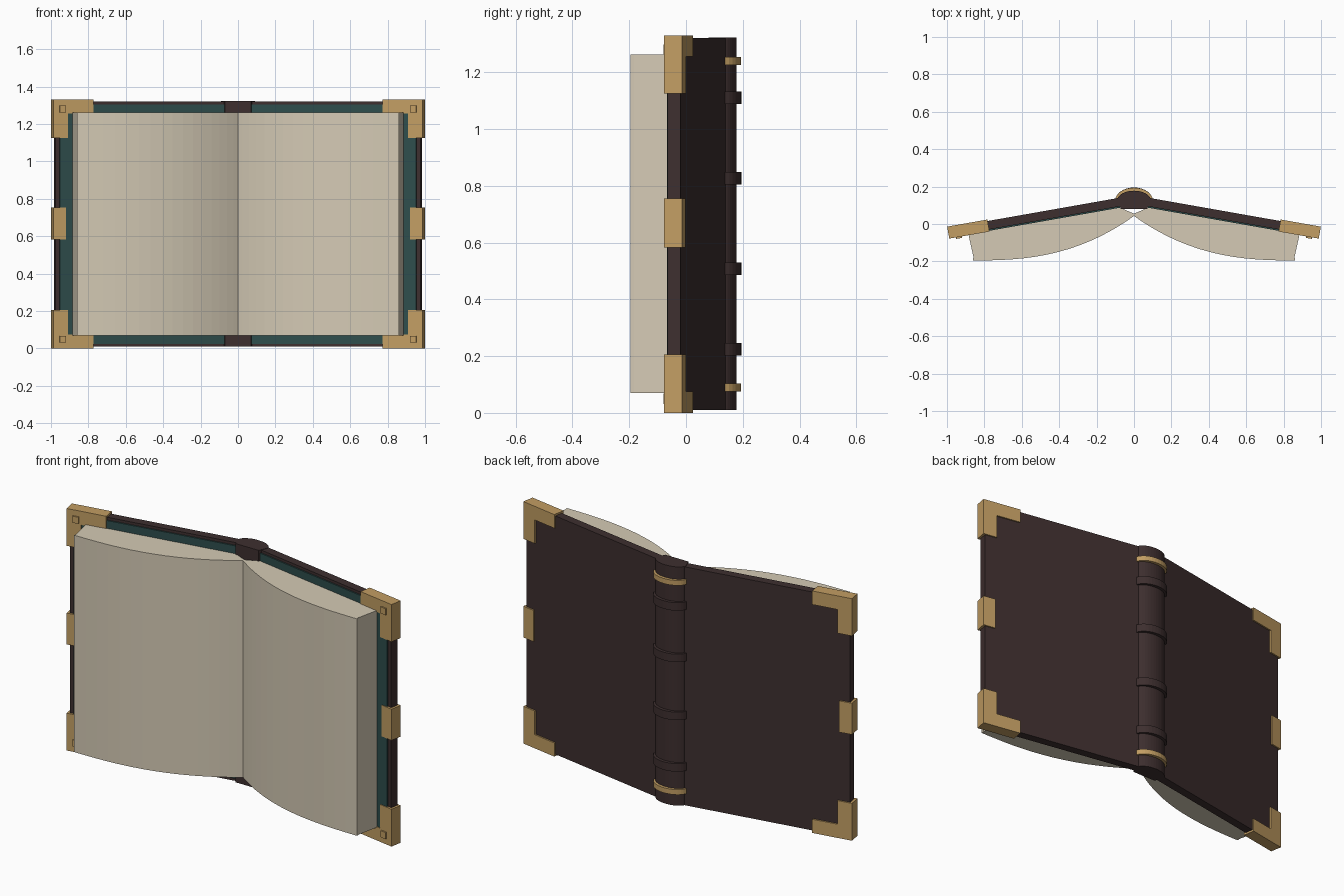
import bpy
import bmesh
from math import sin, cos, pi, radians

cube = bpy.data.objects.get("Cube")
if cube:
    bpy.data.objects.remove(cube, do_unlink=True)


def material(name, rgb):
    mat = bpy.data.materials.new(name)
    mat.use_nodes = True
    color = (*rgb, 1)
    mat.diffuse_color = color
    bsdf = mat.node_tree.nodes["Principled BSDF"]
    bsdf.inputs["Base Color"].default_value = color
    bsdf.inputs["Roughness"].default_value = 0.8
    return mat


leather = material("dark leather", (0.047, 0.028, 0.028))
brass = material("brass", (0.54, 0.34, 0.125))
paper = material("paper", (0.66, 0.59, 0.46))
lining = material("teal lining", (0.027, 0.074, 0.072))

TILT = radians(10)
HINGE_Y = 0.154
HEIGHT = 1.33


def cover_point(u, v):
    """u runs outward along the cover, v from its back towards the front."""
    return (u * cos(TILT) - v * sin(TILT),
            HINGE_Y - u * sin(TILT) - v * cos(TILT))


def extrude(name, base, offset, mat):
    """Solid made by sweeping a flat outline along an offset."""
    bm = bmesh.new()
    face = bm.faces.new([bm.verts.new(p) for p in base])
    result = bmesh.ops.extrude_face_region(bm, geom=[face], use_keep_orig=True)
    moved = [g for g in result["geom"] if isinstance(g, bmesh.types.BMVert)]
    bmesh.ops.translate(bm, verts=moved, vec=offset)
    bmesh.ops.recalc_face_normals(bm, faces=bm.faces)
    mesh = bpy.data.meshes.new(name)
    bm.to_mesh(mesh)
    bm.free()
    mesh.materials.append(mat)
    obj = bpy.data.objects.new(name, mesh)
    bpy.context.collection.objects.link(obj)
    return obj


def upright(name, outline, z0, z1, mat, side=1):
    """Plan outline extruded upward."""
    return extrude(name, [(side * x, y, z0) for x, y in outline],
                   (0, 0, z1 - z0), mat)


def on_cover(name, outline, v0, v1, mat, side):
    """Outline in cover coordinates (u, z) extruded through the cover."""
    base = []
    for u, z in outline:
        x, y = cover_point(u, v0)
        base.append((side * x, y, z))
    depth = v1 - v0
    offset = (-side * depth * sin(TILT), -depth * cos(TILT), 0)
    return extrude(name, base, offset, mat)


def rect(u0, u1, z0, z1):
    return [(u0, z0), (u1, z0), (u1, z1), (u0, z1)]


def page_curve(offset, width, steps=16):
    """Page surface falling from the gutter to the fore edge."""
    pts = []
    for i in range(steps + 1):
        t = (i / steps) ** 1.3
        y = 0.055 - 0.238 * (1 - (1 - t) ** 2.6)
        pts.append((t * width, y - offset))
    return pts


for side, label in ((1, "left"), (-1, "right")):
    # Cover board and lining
    on_cover(label + "_cover", rect(0.07, 1.0, 0.01, 1.32), 0, 0.046, leather, side)
    on_cover(label + "_lining", rect(0.08, 0.976, 0.025, 1.305), 0.046, 0.053,
             lining, side)

    # Page block and the open sheet on top of it
    block = [cover_point(0.908, 0.053), cover_point(0.085, 0.053)]
    upright(label + "_page_block", block + page_curve(0, 0.857), 0.07, 1.262,
            paper, side)
    sheet = page_curve(0.012, 0.86) + page_curve(0, 0.86)[::-1]
    upright(label + "_open_sheet", sheet, 0.07, 1.262, paper, side)

    # Corner fittings with square studs
    for end in ("bottom", "top"):
        def flip(points):
            return [(u, HEIGHT - z if end == "top" else z) for u, z in points]
        corner = [(0.795, 0), (1.013, 0), (1.013, 0.205),
                  (0.933, 0.205), (0.933, 0.075), (0.795, 0.075)]
        on_cover(f"{label}_{end}_corner", flip(corner), -0.008, 0.057, brass, side)
        on_cover(f"{label}_{end}_stud", flip(rect(0.944, 0.978, 0.032, 0.068)),
                 0.057, 0.065, brass, side)

    # Fore edge clasp
    on_cover(label + "_clasp", rect(0.943, 1.013, 0.583, 0.755), -0.008, 0.057,
             brass, side)


def arch(rx, ry, base_y, steps=16):
    return [(rx * cos(pi * i / steps), base_y + ry * sin(pi * i / steps))
            for i in range(steps + 1)]


# Spine with its raised bands
upright("spine", [(-0.07, 0.08), (0.07, 0.08)] + arch(0.09, 0.052, 0.126),
        0.01, 1.322, leather)
for i, z in enumerate((0.225, 0.508, 0.827, 1.11)):
    upright(f"spine_band_{i + 1}", arch(0.1, 0.069, 0.126), z - 0.022, z + 0.022,
            leather)
for end, z in (("bottom", 0.09), ("top", 1.24)):
    upright(end + "_spine_ring", arch(0.1, 0.068, 0.126), z - 0.014, z + 0.014, brass)
